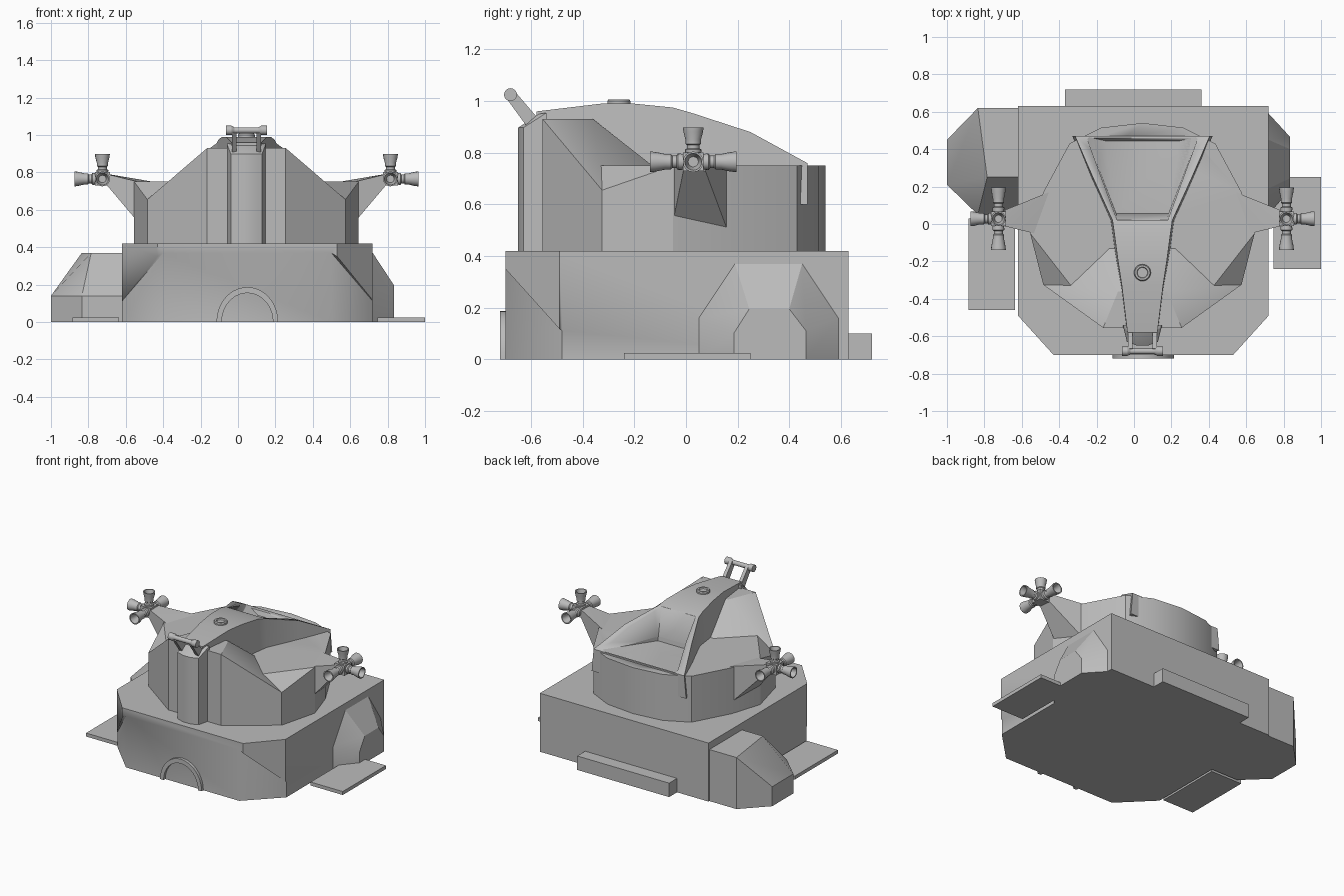
import bpy, bmesh, math
from mathutils import Vector

if "Cube" in bpy.data.objects:
    bpy.data.objects.remove(bpy.data.objects["Cube"], do_unlink=True)

grey = bpy.data.materials.new("plain_grey")
grey.use_nodes = True
grey.diffuse_color = (0.5, 0.5, 0.5, 1)
grey.node_tree.nodes["Principled BSDF"].inputs["Base Color"].default_value = (0.5, 0.5, 0.5, 1)

BASE_X, CABIN_X = 0.05, 0.045


def finish(name, bm):
    """Turn a bmesh into a shaded object."""
    bmesh.ops.recalc_face_normals(bm, faces=bm.faces)
    mesh = bpy.data.meshes.new(name)
    bm.to_mesh(mesh)
    bm.free()
    mesh.materials.append(grey)
    ob = bpy.data.objects.new(name, mesh)
    bpy.context.collection.objects.link(ob)
    bpy.ops.object.select_all(action='DESELECT')
    ob.select_set(True)
    bpy.context.view_layer.objects.active = ob
    bpy.ops.object.shade_smooth_by_angle(angle=math.radians(30))
    return ob


def hull(name, points, cx=0.0):
    """Convex solid around the points."""
    bm = bmesh.new()
    for x, y, z in points:
        bm.verts.new((x + cx, y, z))
    res = bmesh.ops.convex_hull(bm, input=bm.verts)
    spare = {v for v in res["geom_interior"] + res["geom_unused"] if isinstance(v, bmesh.types.BMVert)}
    bmesh.ops.delete(bm, geom=list(spare), context='VERTS')
    bmesh.ops.dissolve_limit(bm, angle_limit=0.01, verts=bm.verts, edges=bm.edges)
    return finish(name, bm)


def loft(name, rings):
    """Skin between rings of equal length, capped at both ends."""
    bm = bmesh.new()
    rows = [[bm.verts.new(p) for p in ring] for ring in rings]
    n = len(rows[0])
    for a, b in zip(rows, rows[1:]):
        for i in range(n):
            j = (i + 1) % n
            bm.faces.new((a[i], a[j], b[j], b[i]))
    bm.faces.new(rows[0])
    bm.faces.new(rows[-1])
    return finish(name, bm)


def lathe(name, start, axis, profile, sides=16):
    """Solid of revolution; profile holds (distance along axis, radius)."""
    turn = Vector((0, 0, 1)).rotation_difference(Vector(axis))
    angles = [2 * math.pi * i / sides for i in range(sides)]
    return loft(name, [[Vector(start) + turn @ Vector((r * math.cos(a), r * math.sin(a), d))
                        for a in angles] for d, r in profile])


def box(name, x, y, z):
    return hull(name, [(a, b, c) for a in x for b in y for c in z])


def mirrored(points):
    return [(s * x, y, z) for x, y, z in points for s in (1, -1)]


def column(plan, *heights):
    return [(x, y, z) for x, y in plan for z in heights]


def cut(target, cutter):
    mod = target.modifiers.new("cut", 'BOOLEAN')
    mod.operation, mod.solver, mod.object = 'DIFFERENCE', 'EXACT', cutter
    bpy.context.view_layer.objects.active = target
    bpy.ops.object.modifier_apply(modifier=mod.name)


def discard(ob):
    bpy.data.objects.remove(ob, do_unlink=True)


# Base block with recessed panels on the front corners
base = hull("base", mirrored(column([(0.67, 0.63), (0.67, -0.49), (0.48, -0.70)], 0, 0.42)), BASE_X)
for s in (1, -1):
    panel = [(s * (x + d), y - d, z) for x, y, top in [(0.44, -0.71, 0.38), (0.68, -0.47, 0.10)]
             for d in (0, 0.15) for z in (-0.1, top)]
    cutter = hull("corner_cutter", panel, BASE_X)
    cut(base, cutter)
    discard(cutter)

# Parts around the base
box("rear_step", (-0.37, 0.36), (0.60, 0.72), (0, 0.10))
box("left_foot_plate", (0.745, 1.0), (-0.24, 0.25), (0, 0.025))
box("right_foot_plate", (-0.885, -0.635), (-0.46, 0.03), (0, 0.025))

arch = []
for i in range(21):
    a = math.pi * i / 20
    arch.append([(BASE_X + r * math.cos(a), y, r * math.sin(a) * 1.13)
                 for r, y in [(0.165, -0.72), (0.165, -0.69), (0.137, -0.69), (0.137, -0.72)]])
loft("front_arch", arch)

# Faceted side pods
outer = [(0.185, 0), (0.185, 0.10), (0.245, 0.195), (0.40, 0.195), (0.465, 0.11), (0.465, 0)]
inner = [(0.05, 0), (0.05, 0.16), (0.19, 0.37), (0.45, 0.37), (0.59, 0.16), (0.59, 0)]
loft("left_pod", [[(x, y, z) for y, z in ring]
                  for x, ring in [(0.70, inner), (0.72, inner), (0.835, outer)]])
hull("right_pod",
     column([(-0.60, 0.62), (-0.835, 0.62)], 0, 0.37)
     + column([(-1.0, 0.45), (-1.0, 0.21), (-0.835, 0.05), (-0.60, 0.05)], 0, 0.14)
     + [(-0.785, 0.375, 0.37), (-0.785, 0.25, 0.37), (-0.60, 0.25, 0.37)])

# Cabin drum, with its front corners sloping down
rim = [(0.0, 0.54), (0.22, 0.515), (0.39, 0.43), (0.53, 0.17), (0.60, -0.05), (0.21, -0.55)]
shoulder = (0.35, -0.32, 0.75)
drum = hull("cabin_drum", mirrored(column(rim, 0.40, 0.75) + column([(0.53, -0.325)], 0.40, 0.655)
                                   + [shoulder]), CABIN_X)

# Raised front of the cabin
hull("cabin_front", mirrored(column([(0.21, -0.555)], 0.40, 0.93) + column([(0.53, -0.325)], 0.40, 0.655)
                             + column([(0.13, -0.36)], 0.40, 0.93)
                             + column([(0.175, -0.13)], 0.40, 0.75) + [shoulder]), CABIN_X)

# Roof spine that widens toward the rear: (y, half width, height)
spine = [(-0.58, 0.08, 0.96), (-0.33, 0.11, 0.99), (-0.20, 0.13, 0.99), (-0.05, 0.15, 0.975),
         (0.02, 0.16, 0.955), (0.25, 0.265, 0.88), (0.47, 0.36, 0.76)]
roof = loft("roof_spine", [[(CABIN_X - w - 0.015, y, 0.60), (CABIN_X - w, y, z),
                            (CABIN_X + w, y, z), (CABIN_X + w + 0.015, y, 0.60)]
                           for y, w, z in spine])

# Open well in the rear of the roof
well = hull("well_cutter", mirrored(column([(0.135, 0.02)], 0.96, 1.2) + column([(0.30, 0.468)], 0.77, 1.2)
                                    + [(0.14, 0.055, 0.72), (0.20, 0.445, 0.72)]), CABIN_X)
for part in (drum, roof):
    cut(part, well)
discard(well)

# Front column with a sloping top
hull("front_column", mirrored(column([(0.105, -0.54)], 0.40, 0.955) + column([(0.085, -0.57)], 0.40, 0.95)
                              + column([(0.083, -0.63), (0.03, -0.65)], 0.40, 0.897)), CABIN_X)

# Roof port
lathe("roof_port", (CABIN_X, -0.26, 0.97), (0, 0, 1),
      [(0, 0.045), (0.03, 0.045), (0.037, 0.04), (0.037, 0.03), (0.028, 0.027)], 24)

# Handle above the front column
lathe("handle_bar", (CABIN_X - 0.11, -0.68, 1.025), (1, 0, 0),
      [(0, 0.025), (0.03, 0.025), (0.045, 0.016), (0.175, 0.016), (0.19, 0.025), (0.22, 0.025)])
for s, side in ((1, "left"), (-1, "right")):
    hull(side + "_handle_strut",
         [(s * 0.065 + d, y, z) for d in (-0.012, 0.012)
          for y, z in [(-0.615, 0.90), (-0.575, 0.935), (-0.695, 1.01), (-0.665, 1.04)]], CABIN_X)

# Thruster clusters on tapered brackets
nozzle = [(0.03, 0.03), (0.055, 0.032), (0.06, 0.024), (0.075, 0.024), (0.08, 0.03),
          (0.10, 0.03), (0.135, 0.038), (0.155, 0.04), (0.155, 0.033), (0.10, 0.02)]
for s, side in ((1, "left"), (-1, "right")):
    bracket = (column([(0.58, -0.05)], 0.535, 0.75) + column([(0.50, 0.17)], 0.475, 0.75)
               + column([(0.745, -0.01), (0.735, 0.075)], 0.73, 0.79))
    hull(side + "_bracket", [(s * x, y, z) for x, y, z in bracket], CABIN_X)
    hub = Vector((CABIN_X + s * 0.77, 0.028, 0.765))
    box(side + "_thruster_hub", (hub.x - 0.04, hub.x + 0.04), (hub.y - 0.04, hub.y + 0.04),
        (hub.z - 0.036, hub.z + 0.036))
    for label, axis, size in [("upper", (0, 0, 1), 0.86), ("outer", (s, 0, 0), 0.97),
                              ("front", (0, -1, 0), 1.08), ("rear", (0, 1, 0), 1.08)]:
        lathe(f"{side}_{label}_nozzle", hub, axis, [(d * size, r) for d, r in nozzle])
